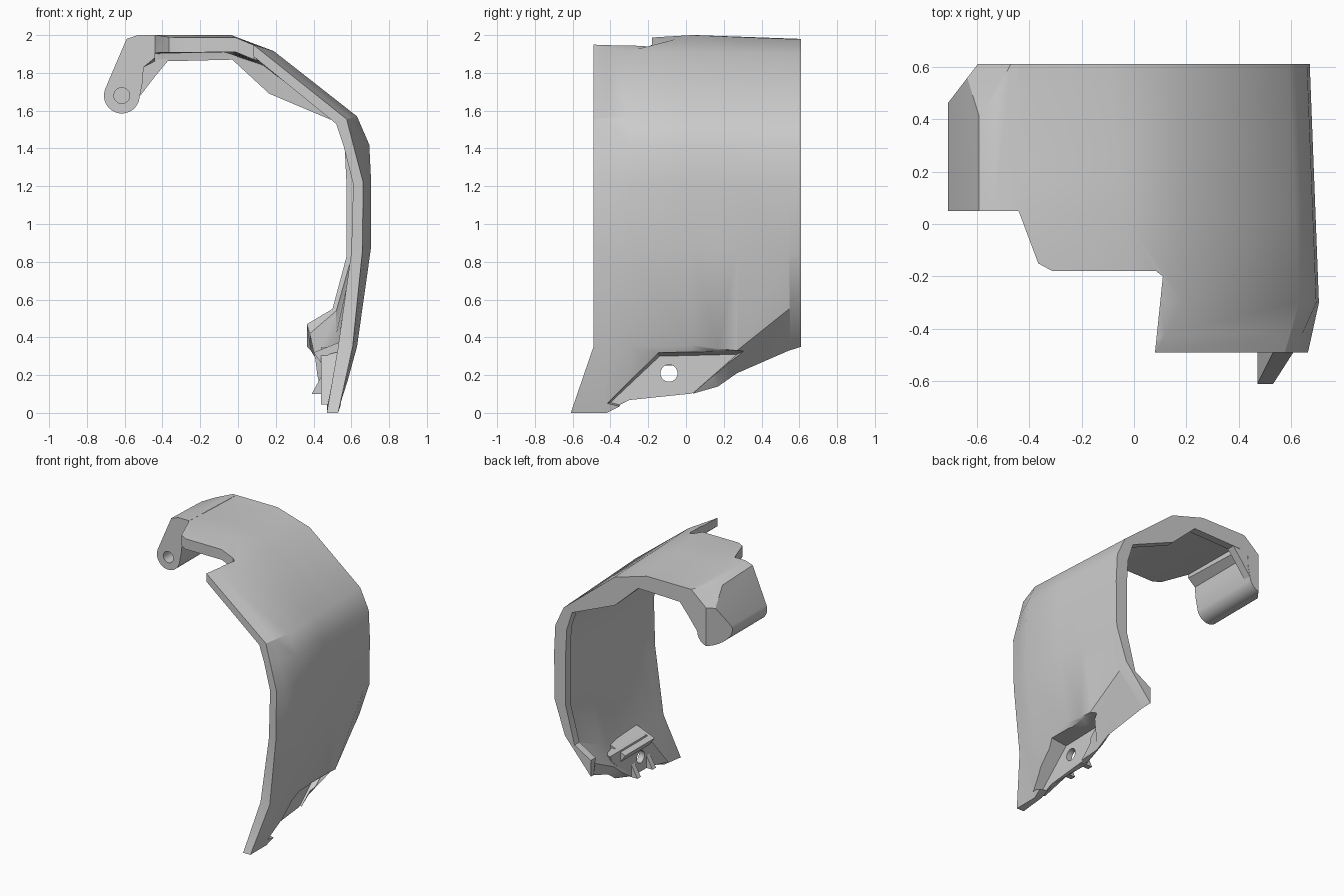
import bpy, bmesh, math
from mathutils import Vector

cube = bpy.data.objects.get("Cube")
if cube:
    bpy.data.objects.remove(cube)

GREY = (0.6, 0.6, 0.6, 1)
grey = bpy.data.materials.new("plain grey")
grey.use_nodes = True
grey.diffuse_color = GREY
grey.node_tree.nodes["Principled BSDF"].inputs["Base Color"].default_value = GREY


def finish(bm, name):
    """Turn a bmesh into a named grey object."""
    bmesh.ops.recalc_face_normals(bm, faces=bm.faces)
    mesh = bpy.data.meshes.new(name)
    bm.to_mesh(mesh)
    bm.free()
    mesh.materials.append(grey)
    obj = bpy.data.objects.new(name, mesh)
    bpy.context.collection.objects.link(obj)
    return obj


def loft(rings):
    """Skin a row of matching closed rings, leaving the ends open."""
    bm = bmesh.new()
    rows = [[bm.verts.new(p) for p in ring] for ring in rings]
    n = len(rows[0])
    for a, b in zip(rows, rows[1:]):
        for i in range(n):
            j = (i + 1) % n
            bm.faces.new((a[i], a[j], b[j], b[i]))
    return bm, rows


def prism(points, axis, start, end, grow=1.0):
    """Extrude a 2D outline along an axis, optionally scaling the far end."""
    cu = sum(p[0] for p in points) / len(points)
    cv = sum(p[1] for p in points) / len(points)

    def place(u, v, w):
        return {"x": (w, u, v), "y": (u, w, v), "z": (u, v, w)}[axis]
    far = [(cu + (u - cu) * grow, cv + (v - cv) * grow) for u, v in points]
    bm, rows = loft([[place(u, v, start) for u, v in points],
                     [place(u, v, end) for u, v in far]])
    for row in rows:
        bm.faces.new(row)
    return bm


def circle(u, v, radius, first=0, last=360, count=24):
    step = (last - first) / count
    total = count if last - first == 360 else count + 1
    return [(u + radius * math.cos(math.radians(first + step * i)),
             v + radius * math.sin(math.radians(first + step * i)))
            for i in range(total)]


def cut(obj, cutter):
    cutter.hide_render = True
    mod = obj.modifiers.new("cut", "BOOLEAN")
    mod.operation = "DIFFERENCE"
    mod.solver = "EXACT"
    mod.object = cutter
    bpy.context.view_layer.objects.active = obj
    bpy.ops.object.modifier_apply(modifier=mod.name)
    bpy.data.objects.remove(cutter)


# Curved guard: outer and inner (x, z) outlines, arm side to bottom edge
front_out = [(-.44, 1.95), (0, 1.97), (.08, 1.95), (.575, 1.555), (.61, 1.42),
             (.663, 1.22), (.658, .85), (.607, .35), (.53, 0)]
front_in = [(-.44, 1.9), (0, 1.92), (.06, 1.905), (.52, 1.53), (.56, 1.41),
            (.61, 1.21), (.6, .85), (.53, .35), (.47, 0)]
mid_out = [(-.44, 1.98), (0, 1.98), (.19, 1.915), (.63, 1.57), (.695, 1.42),
           (.705, 1.22), (.705, .88), (.63, .35), (.55, .06)]
mid_in = [(-.44, 1.91), (0, 1.91), (.12, 1.86), (.55, 1.53), (.61, 1.41),
          (.63, 1.2), (.63, .86), (.55, .35), (.47, .07)]
back_out = [(-.44, 1.98), (-.1, 1.98), (.17, 1.9), (.59, 1.56), (.66, 1.41),
            (.67, 1.2), (.665, .85), (.58, .6), (.365, .35)]
back_in = [(-.44, 1.9), (-.08, 1.91), (.13, 1.84), (.54, 1.53), (.605, 1.4),
           (.615, 1.2), (.61, .86), (.52, .57), (.37, .44)]
rim_in = [(-.44, 1.86), (-.03, 1.87), (.165, 1.69), (.52, 1.54), (.565, 1.4),
          (.575, 1.2), (.575, .83), (.5, .55), (.365, .47)]


def blend(a, b, t, ends, lift=0):
    """Mix two outlines, with the two bottom points given directly."""
    mixed = [(p[0] + (q[0] - p[0]) * t, p[1] + (q[1] - p[1]) * t) for p, q in zip(a, b)]
    return [(x, z + (lift if z > 1.95 else 0)) for x, z in mixed[:-2]] + ends


def between(y, outer_ends, inner_ends, lift):
    """A section of the guard behind its widest line."""
    t = (y + .3) / .91
    return (y, blend(mid_out, back_out, t, outer_ends, lift),
            blend(mid_in, back_in, t, inner_ends))


sections = [
    (-.49, front_out, front_in),
    (-.42, blend(front_out, mid_out, .37, [(.615, .35), (.53, 0)]),
     blend(front_in, mid_in, .37, [(.535, .35), (.47, .02)])),
    (-.3, mid_out, mid_in),
    between(.03, [(.62, .36), (.5, .1)], [(.54, .37), (.44, .11)], .02),
    between(.17, [(.62, .34), (.47, .14)], [(.53, .39), (.42, .2)], .015),
    between(.27, [(.62, .33), (.46, .21)], [(.52, .42), (.41, .28)], .01),
    between(.545, [(.587, .55), (.385, .33)], [(.52, .54), (.38, .42)], 0),
    between(.552, [(.587, .555), (.383, .332)], [], 0),
    (.61, back_out, rim_in),
]
# Raised rim along the back edge
sections[-2] = sections[-2][:2] + (rim_in,)
rings = [[(x, y, z) for x, z in outer + inner[::-1]] for y, outer, inner in sections]
# Toe kicks forward at the front bottom corner
toe = len(front_out)
for i in (toe - 1, toe):
    x, y, z = rings[0][i]
    rings[0][i] = (x, -.61, z)
bm, rows = loft(rings)
for row in (rows[0], rows[-1]):
    for i in range(toe - 1):
        bm.faces.new((row[i], row[i + 1], row[-2 - i], row[-1 - i]))
guard = finish(bm, "curved_guard")

# Stepped notch at the front of the top
notch = [(-1, -1), (.01, -1), (.08, -.49), (.11, -.2), (.085, -.18), (-.31, -.18),
         (-.365, -.15), (-.44, .05), (-1, .05)]
cut(guard, finish(prism(notch, "z", 1.3, 2.4), "notch_cutter"))

# Slanted recess low on the outer side, open at the bottom, with a mounting block behind
block = [(-.42, .045), (-.16, .35), (.27, .35), (.26, .31), (.02, .1), (-.19, .1)]
plate = finish(prism(block, "x", .44, .545), "mounting_plate")
recess = [(-.4, .055), (-.14, .3), (.27, .31), (.02, .09), (-.02, .03), (-.3, .03)]
for part in (guard, plate):
    cut(part, finish(prism(recess, "x", .486, .8, 1.3), "recess_cutter"))
    cut(part, finish(prism(circle(-.09, .21, .045), "x", .3, .9), "hole_cutter"))

# Ledge and small ribs on the inner side of the plate
ledge = finish(prism([(.45, .25), (.4, .32), (.55, .38), (.56, .33), (.48, .31)],
                     "y", -.2, .15), "mounting_ledge")
ribs = []
for y in (-.18, .0):
    ribs.append(finish(prism([(.45, .1), (.39, .1), (.45, .21)], "y", y - .02, y + .02),
                       "inner_rib"))

# Hinge arm with rounded end
arm_outline = circle(-.615, 1.68, .095, 160, 340, 14) + [
    (-.505, 1.75), (-.5, 1.83), (-.44, 1.88), (-.44, 2), (-.53, 2), (-.59, 1.98)]
bm = prism(arm_outline, "y", .05, .61)
for v in bm.verts:
    if v.co.y > .5 and v.co.z > 1.85:
        v.co.z -= .02
# Two corner chamfers at the back of the arm
p, q, r = Vector((-.59, .41, 1.967)), Vector((-.47, .61, 1.98)), Vector((-.64, .53, 1.87))
for point, normal in ((Vector((-.71, .46, 0)), Vector((-.15, .115, 0))),
                      (p, (q - p).cross(r - p))):
    geom = bm.verts[:] + bm.edges[:] + bm.faces[:]
    done = bmesh.ops.bisect_plane(bm, geom=geom, plane_co=point,
                                  plane_no=normal.normalized(), clear_outer=True)
    rim = [g for g in done["geom_cut"] if isinstance(g, bmesh.types.BMEdge)]
    bmesh.ops.holes_fill(bm, edges=rim, sides=0)
arm = finish(bm, "hinge_arm")
cut(arm, finish(prism(circle(-.615, 1.68, .042), "y", -.1, .3), "pin_hole_cutter"))

# Web that carries the back rim into the arm
web = finish(prism([(-.54, 1.65), (-.44, 1.78), (-.37, 1.865), (-.37, 1.92),
                    (-.44, 1.94), (-.52, 1.84)], "y", .55, .608), "rim_web")

# Smooth shading with crisp edges
bpy.ops.object.select_all(action="DESELECT")
for obj in [guard, plate, ledge, arm, web] + ribs:
    obj.select_set(True)
bpy.context.view_layer.objects.active = guard
bpy.ops.object.shade_smooth_by_angle(angle=math.radians(30))
